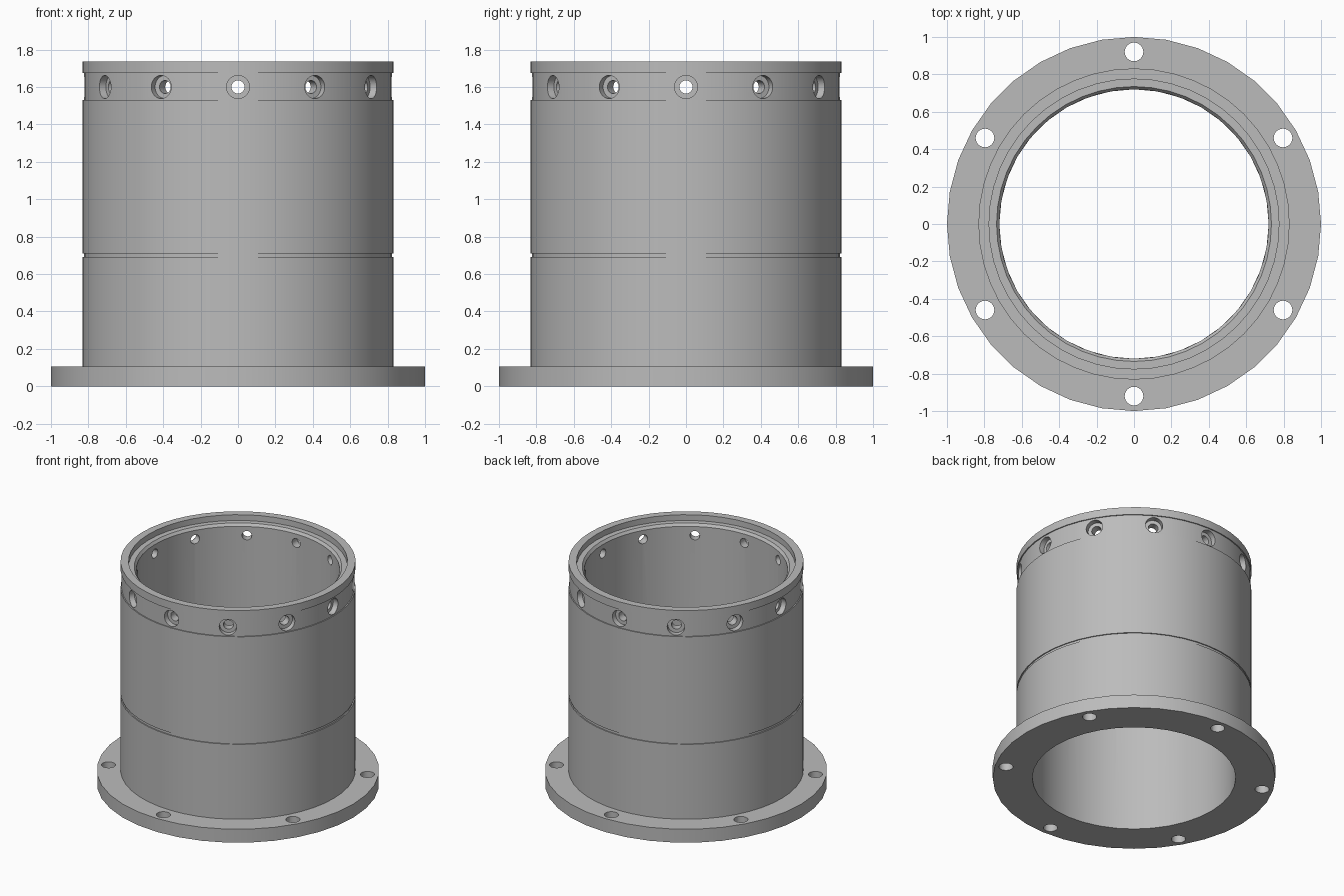
import bpy, bmesh
from math import cos, sin, pi, radians
from mathutils import Matrix

cube = bpy.data.objects.get("Cube")
if cube:
    bpy.data.objects.remove(cube, do_unlink=True)

grey = bpy.data.materials.new("metal grey")
grey.use_nodes = True
colour = (0.5, 0.5, 0.5, 1)
grey.diffuse_color = colour
grey.node_tree.nodes["Principled BSDF"].inputs["Base Color"].default_value = colour


def lathe(bm, profile, sides, matrix=Matrix(), ring=True):
    """Turn (radius, z) points about z; ring closes the profile, else caps the ends."""
    loops = [[bm.verts.new(matrix @ Matrix.Rotation(2 * pi * i / sides, 4, 'Z')
                           @ Matrix.Translation((r, 0, z)).translation)
              for i in range(sides)] for r, z in profile]
    pairs = list(zip(loops, loops[1:] + loops[:1]))
    for a, b in pairs if ring else pairs[:-1]:
        for i in range(sides):
            j = (i + 1) % sides
            bm.faces.new((a[i], a[j], b[j], b[i]))
    if not ring:
        bm.faces.new(loops[0])
        bm.faces.new(loops[-1])


def make_object(name, bm):
    bmesh.ops.recalc_face_normals(bm, faces=bm.faces)
    mesh = bpy.data.meshes.new(name)
    bm.to_mesh(mesh)
    bm.free()
    mesh.materials.append(grey)
    obj = bpy.data.objects.new(name, mesh)
    bpy.context.collection.objects.link(obj)
    return obj


def drill(obj, cutter):
    """Cut the holes for good and discard the cutter."""
    mod = obj.modifiers.new("holes", 'BOOLEAN')
    mod.operation = 'DIFFERENCE'
    mod.solver = 'EXACT'
    mod.object = cutter
    bpy.context.view_layer.objects.active = obj
    bpy.ops.object.modifier_apply(modifier=mod.name)
    bpy.data.objects.remove(cutter, do_unlink=True)


OUTER, GROOVE, BORE = 0.832, 0.824, 0.72

# Sleeve: plain wall, fine groove, shallow drilled band, stepped mouth
bm = bmesh.new()
lathe(bm, [(BORE, 0), (OUTER, 0), (OUTER, 0.69), (GROOVE, 0.69), (GROOVE, 0.71),
           (OUTER, 0.71), (OUTER, 1.53), (GROOVE, 1.53), (GROOVE, 1.675),
           (OUTER, 1.675), (OUTER, 1.735), (0.775, 1.735), (0.775, 1.69),
           (0.735, 1.69), (BORE, 1.67)], 48)
sleeve = make_object("sleeve", bm)

# Twelve counterbored radial holes
bm = bmesh.new()
for k in range(12):
    turn = Matrix.Rotation(radians(30 * k), 4, 'Z')
    lathe(bm, [(0.035, 0.6), (0.035, 0.78), (0.062, 0.78), (0.062, 0.95)], 24,
          Matrix.Translation((0, 0, 1.6)) @ turn @ Matrix.Rotation(pi / 2, 4, 'Y'), ring=False)
drill(sleeve, make_object("radial_hole_cutter", bm))

# Base flange with six bolt holes
bm = bmesh.new()
lathe(bm, [(BORE, 0), (1, 0), (1, 0.105), (OUTER - 0.02, 0.105), (BORE, 0.105)], 36)
flange = make_object("base_flange", bm)
bm = bmesh.new()
for k in range(6):
    a = radians(30 + 60 * k)
    lathe(bm, [(0.05, -0.1), (0.05, 0.2)], 24,
          Matrix.Translation((0.92 * cos(a), 0.92 * sin(a), 0)), ring=False)
drill(flange, make_object("bolt_hole_cutter", bm))

# Smooth turned surfaces with crisp edges
bpy.ops.object.select_all(action='DESELECT')
for obj in (sleeve, flange):
    obj.select_set(True)
bpy.context.view_layer.objects.active = sleeve
bpy.ops.object.shade_smooth_by_angle(angle=radians(30))
